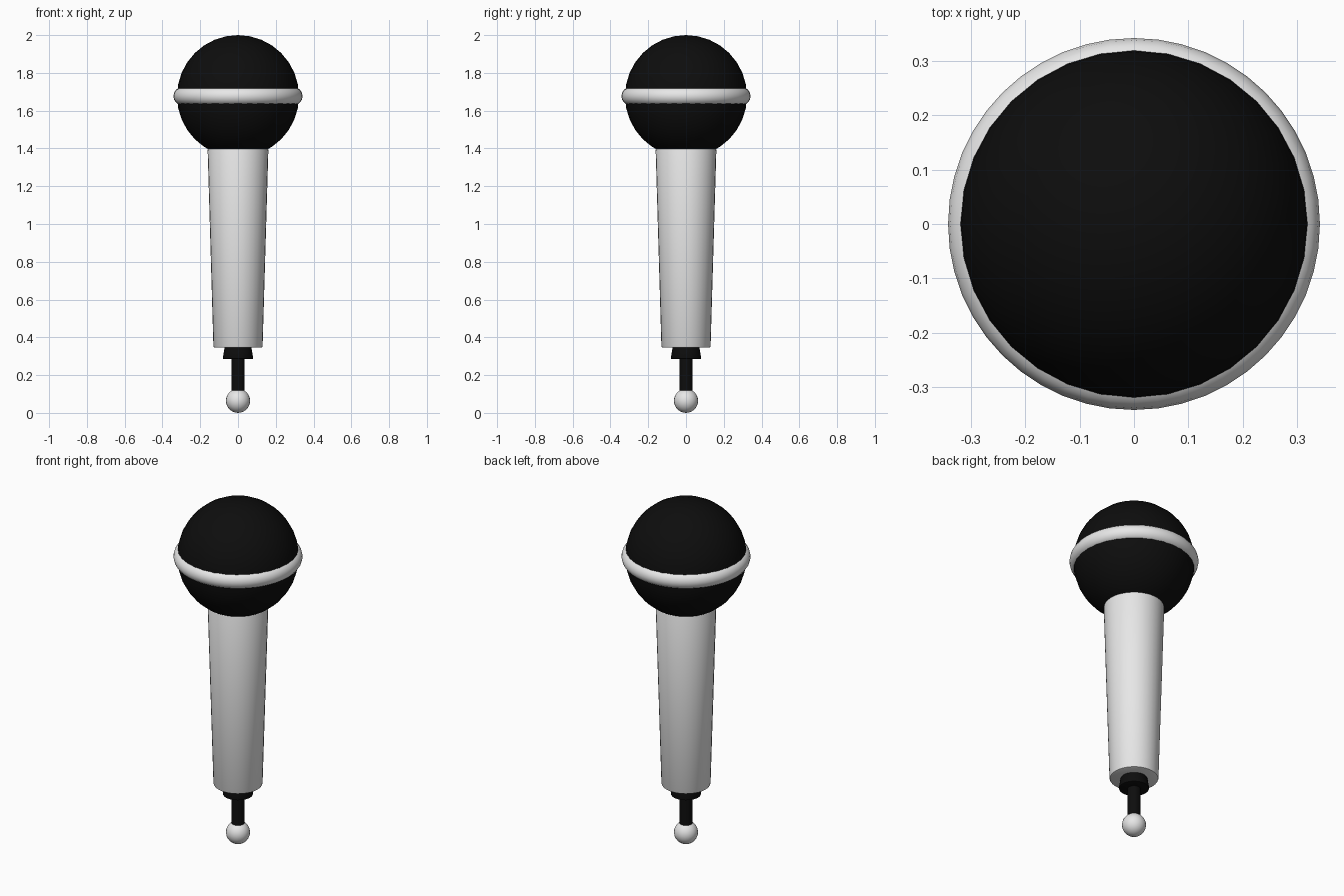
import bpy
import math

cube = bpy.data.objects.get("Cube")
if cube:
    bpy.data.objects.remove(cube, do_unlink=True)


def material(name, value):
    mat = bpy.data.materials.new(name)
    mat.use_nodes = True
    colour = (value, value, value, 1)
    mat.diffuse_color = colour
    mat.node_tree.nodes["Principled BSDF"].inputs["Base Color"].default_value = colour
    return mat


WHITE = material("white", 0.8)
BLACK = material("black", 0.004)


def finish(name, mat):
    obj = bpy.context.object
    obj.name = obj.data.name = name
    obj.data.materials.append(mat)
    bpy.ops.object.shade_smooth_by_angle(angle=math.radians(35))
    return obj


def ball(name, radius, z, mat, segments):
    bpy.ops.mesh.primitive_uv_sphere_add(
        segments=segments, ring_count=segments // 2, radius=radius, location=(0, 0, z))
    return finish(name, mat)


def tapered(name, low, high, r_low, r_high, mat, bevel=0.0):
    bpy.ops.mesh.primitive_cone_add(
        vertices=32, radius1=r_low, radius2=r_high, depth=high - low,
        location=(0, 0, (low + high) / 2))
    obj = bpy.context.object
    if bevel:
        mod = obj.modifiers.new("soft_rim", "BEVEL")
        mod.width = bevel
        mod.segments = 2
        mod.limit_method = "ANGLE"
        bpy.ops.object.modifier_apply(modifier=mod.name)
    return finish(name, mat)


# Round head and the band around it
ball("head", 0.323, 1.677, BLACK, 32)
bpy.ops.mesh.primitive_torus_add(
    major_radius=0.294, minor_radius=0.048, major_segments=48, minor_segments=16,
    location=(0, 0, 1.677))
finish("head_band", WHITE)

# Tapered grip
tapered("handle", 0.345, 1.4, 0.13, 0.161, WHITE, 0.008)

# Cable collar, cable stub and end ball
tapered("cable_collar", 0.285, 0.36, 0.081, 0.069, BLACK, 0.006)
tapered("cable", 0.1, 0.3, 0.034, 0.034, BLACK)
ball("end_ball", 0.064, 0.064, WHITE, 24)
